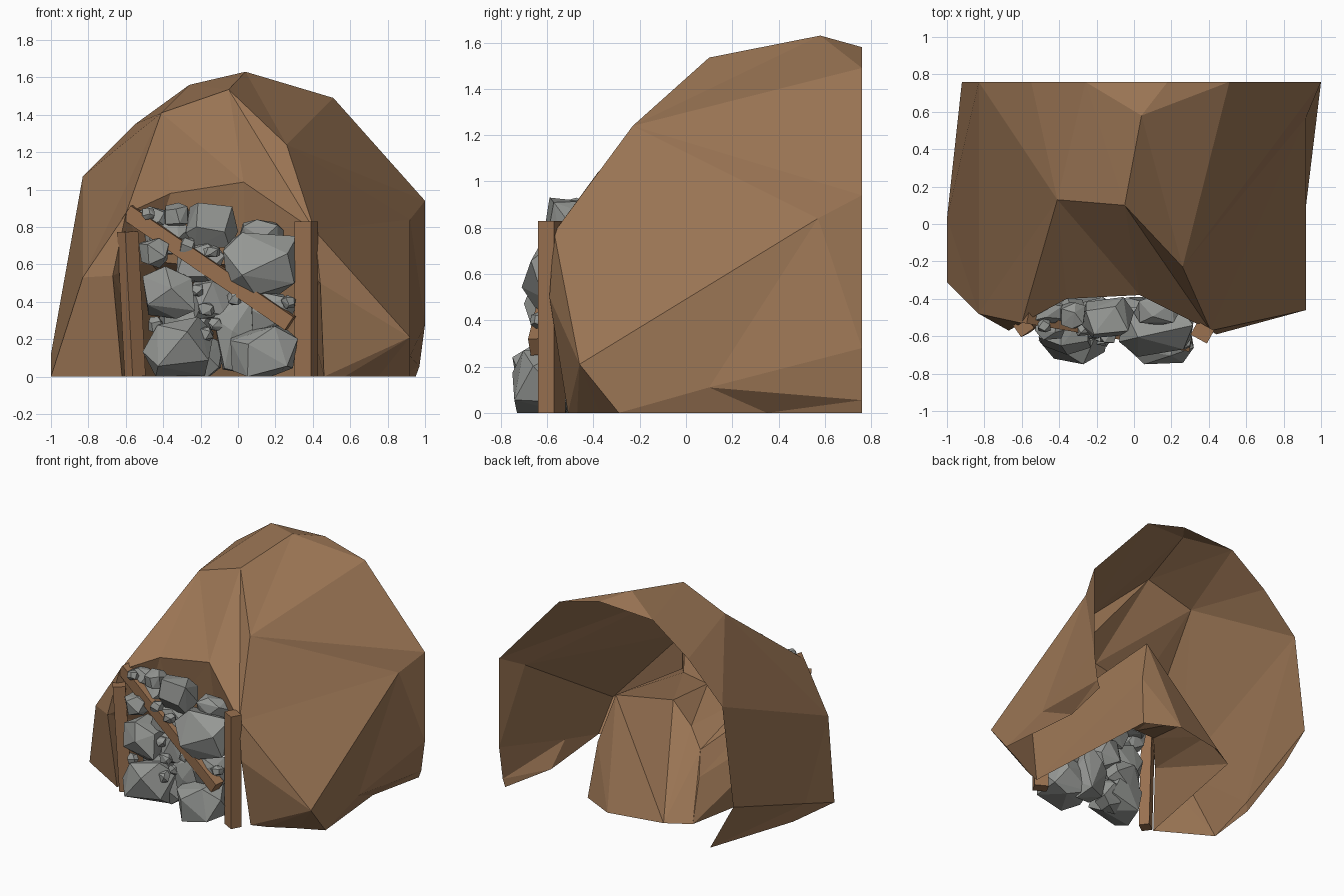
import bpy, bmesh, math, random
from mathutils import Vector, Matrix

if "Cube" in bpy.data.objects:
    bpy.data.objects.remove(bpy.data.objects["Cube"])

random.seed(11)


def material(name, rgb):
    m = bpy.data.materials.new(name)
    m.diffuse_color = (*rgb, 1)
    m.use_nodes = True
    m.node_tree.nodes["Principled BSDF"].inputs["Base Color"].default_value = m.diffuse_color
    return m


EARTH = material("brown_earth", (0.33, 0.18, 0.09))
WOOD = material("timber_brown", (0.32, 0.165, 0.08))
STONE = material("grey_stone", (0.30, 0.31, 0.295))


def finish(bm, name, mat):
    me = bpy.data.meshes.new(name)
    bm.to_mesh(me)
    bm.free()
    me.materials.append(mat)
    ob = bpy.data.objects.new(name, me)
    bpy.context.collection.objects.link(ob)
    return ob


def skin(rows, name, mat, flip=False):
    """Loft faces between rows of points; repeated points collapse to triangles."""
    bm = bmesh.new()
    cache = {}

    def vert(p):
        if p not in cache:
            cache[p] = bm.verts.new(p)
        return cache[p]

    for a, b in zip(rows, rows[1:]):
        for i in range(len(a) - 1):
            for tri in ((a[i], a[i + 1], b[i]), (a[i + 1], b[i + 1], b[i])):
                if len(set(tri)) == 3:
                    vs = [vert(p) for p in tri]
                    if not bm.faces.get(vs):
                        bm.faces.new(vs[::-1] if flip else vs)
    return finish(bm, name, mat)


# Hill shell: opening edge, shoulder, rear shoulder and open back edge, left to right
left_foot, right_foot = (-.62, -.53, 0), (.46, -.51, 0)
arch = [(-.67, -.57, .54), (-.6, -.53, .87), (-.36, -.40, .98), (.03, -.38, 1.04)]
arch_right, jamb = (.41, -.57, .78), (.44, -.59, .5)
toe, crest, brow = (-1, -.31, 0), (-.41, .13, 1.41), (.26, -.23, 1.24)
knee, heel = (.92, -.46, .21), (.92, -.29, 0)
flank, side_r = (.92, .57, .84), (1, .76, .94)
b1, b2, b3, b5 = (-.83, .76, 1.07), (-.55, .76, 1.35), (-.26, .76, 1.56), (.51, .76, 1.49)
low_r = (1, .76, .28)

lip = [left_foot] * 2 + arch + [arch_right] * 4 + \
      [jamb, right_foot, (.57, -.47, 0), (.75, -.37, 0), heel, heel]
shoulder = [toe, toe, (-.83, -.48, .53), crest, crest, (-.05, .10, 1.535),
            brow, brow, brow, arch_right] + [knee] * 4 + [heel, heel]
rear = [(-.95, .10, 0), (-1, .03, .12), b1, b2, b3, (.04, .58, 1.63), b5, side_r] + \
       [flank] * 6 + [(.92, .10, .11), (.86, .35, 0)]
back = [(-.73, .76, 0), (-.92, .76, .35), b1, b2, b3, (.18, .76, 1.58), b5, side_r] + \
       [side_r] * 2 + [low_r] * 4 + [(.97, .76, .055), (.95, .76, 0)]
skin([lip, shoulder, rear, back], "hill_shell", EARTH, True)

# Tunnel pocket: steep fall behind the opening edge, then a hollow closed at its end
mouth = [left_foot] + arch + [arch_right, jamb, right_foot]
fall = [left_foot, arch[0], (-.48, -.36, .62), (-.30, -.33, .60), (.04, -.31, .60),
        (.30, -.40, .58), jamb, right_foot]
end_l, end_r = (-.42, .52, 0), (.40, .58, 0)
inner = [end_l, (-.36, .36, .27), (-.30, .26, .42), (-.17, .18, .53),
         (.02, .12, .65), (.26, .45, .75), (.36, .52, .4), end_r]
e1, e2 = (-.25, .62, 0), (.155, .70, 0)
cap = [end_l, end_l, e1, e1, e1, e2, e2, end_r]
skin([mouth, fall, inner, cap], "tunnel_pocket", EARTH)


# Timber beams between two end points
def beam(name, a, b, w, d, roll):
    a, b = Vector(a), Vector(b)
    bm = bmesh.new()
    axis = (b - a).normalized()
    side = Vector((0, 1, 0)).cross(axis).normalized()
    depth = axis.cross(side)
    rot = Matrix((side, depth, axis)).transposed() @ Matrix.Rotation(math.radians(roll), 3, 'Z')
    bmesh.ops.create_cube(bm, size=1)
    for v in bm.verts:
        p = Vector((v.co.x * w, v.co.y * d, v.co.z * (b - a).length))
        v.co = rot @ p + (a + b) / 2
        v.co.z = max(v.co.z, 0)
    finish(bm, name, WOOD)


beam("right_post", (.365, -.58, 0), (.365, -.58, .83), .10, .08, -29)
beam("left_post", (-.55, -.53, 0), (-.59, -.55, .775), .085, .075, 35)
beam("fallen_beam", (-.59, -.49, .88), (.28, -.64, .285), .085, .075, 8)


# Rubble: blocky stones made as convex hulls of jittered points, fitted to a size
def stone(name, x, y, z, sx, sy, sz):
    bm = bmesh.new()
    turn = Matrix.Rotation(random.uniform(0, 6), 3, 'Z') @ Matrix.Rotation(random.uniform(0, 6), 3, 'X')
    n = 13
    pts = []
    for i in range(n):
        h = 1 - 2 * (i + .5) / n
        r = math.sqrt(1 - h * h)
        p = turn @ Vector((r * math.cos(i * 2.4), r * math.sin(i * 2.4), h))
        p = Vector([math.copysign(abs(c) ** .65, c) for c in p])
        pts.append(p * random.uniform(.85, 1.1))
    lo = [min(p[k] for p in pts) for k in range(3)]
    hi = [max(p[k] for p in pts) for k in range(3)]
    for p in pts:
        q = [2 * (p[k] - lo[k]) / (hi[k] - lo[k]) - 1 for k in range(3)]
        bm.verts.new((x + q[0] * sx, y + q[1] * sy, max(0, z + q[2] * sz)))
    bmesh.ops.convex_hull(bm, input=bm.verts)
    bmesh.ops.delete(bm, geom=[v for v in bm.verts if not v.link_faces], context='VERTS')
    bmesh.ops.recalc_face_normals(bm, faces=bm.faces)
    finish(bm, name, STONE)


boulders = [
    (-.32, -.58, .15, .19, .17, .17), (.14, -.60, .13, .18, .15, .15),
    (.00, -.50, .22, .13, .11, .21), (.12, -.57, .60, .20, .14, .17),
    (-.37, -.58, .45, .14, .12, .14), (-.14, -.50, .81, .14, .11, .12),
]
rubble = [
    (.13, -.46, .76, .13, .08, .08), (-.20, -.49, .61, .13, .10, .12),
    (-.45, -.54, .66, .08, .08, .08), (-.33, -.49, .86, .07, .07, .07),
    (-.18, -.50, .10, .10, .09, .11), (-.15, -.50, .42, .12, .10, .12),
    (-.46, -.47, .85, .08, .06, .06), (.19, -.55, .34, .12, .09, .11),
    (-.38, -.47, .75, .12, .08, .10), (-.28, -.48, .30, .14, .09, .12),
]
pebbles = [(-.14, -.60, .67), (-.17, -.62, .23), (.27, -.63, .40), (-.44, -.60, .28),
           (-.02, -.59, .42), (-.17, -.60, .36), (-.12, -.57, .28), (-.22, -.58, .46),
           (-.48, -.54, .87), (-.27, -.56, .70)]
for i, b in enumerate(boulders):
    stone(f"boulder_{i}", *b)
for i, b in enumerate(rubble):
    stone(f"rubble_{i}", *b)
for i, p in enumerate(pebbles):
    stone(f"pebble_{i}", *p, *(random.uniform(.03, .045) for _ in range(3)))
